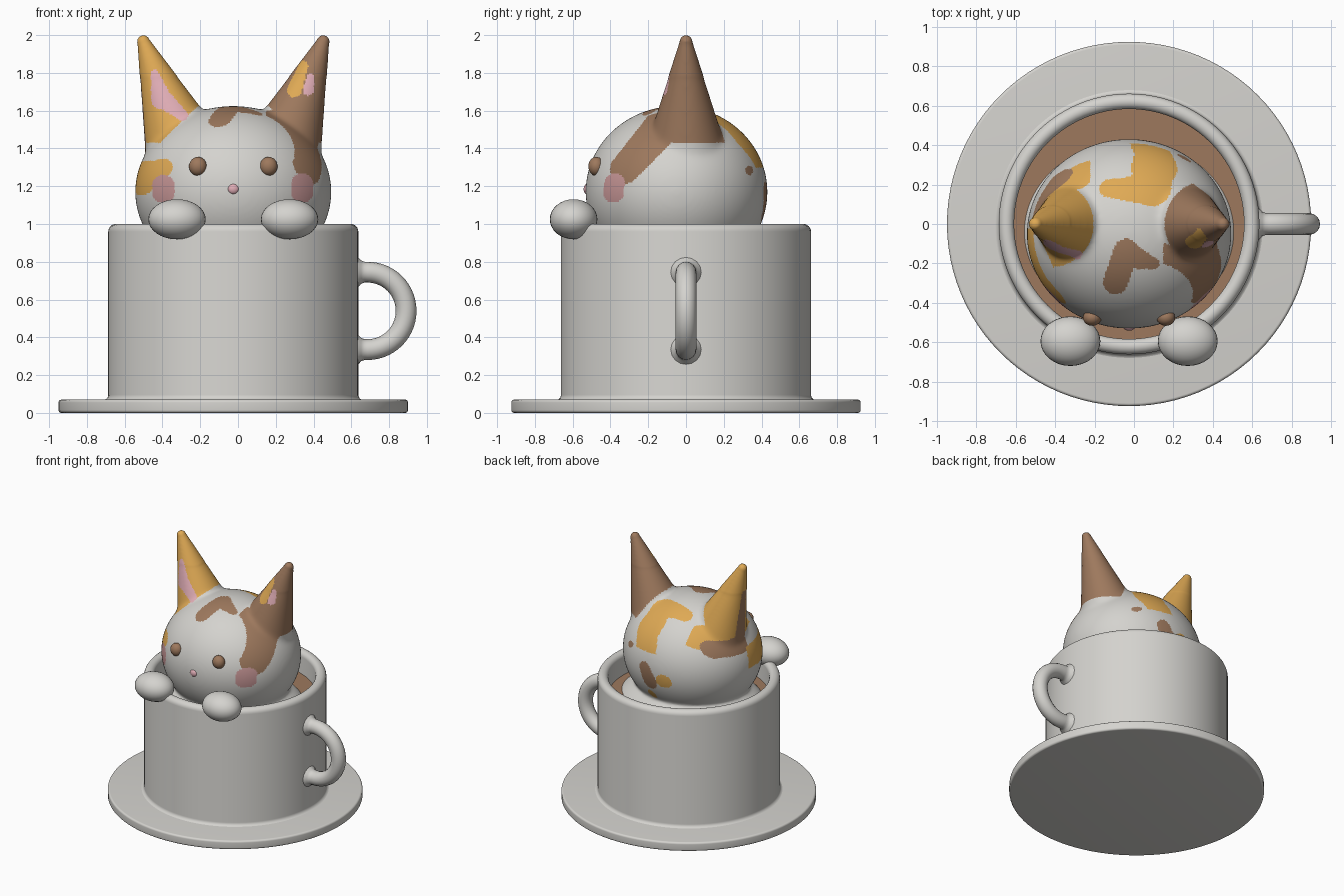
import bpy, bmesh, math
from mathutils import Matrix, Vector

if "Cube" in bpy.data.objects:
    bpy.data.objects.remove(bpy.data.objects["Cube"])

CX = -0.025  # shared vertical axis of cup, saucer and cat


def material(name, rgb):
    m = bpy.data.materials.new(name)
    m.diffuse_color = (*rgb, 1)
    m.use_nodes = True
    m.node_tree.nodes["Principled BSDF"].inputs["Base Color"].default_value = m.diffuse_color
    return m


WHITE = material("white", (0.66, 0.65, 0.62))
BROWN = material("brown", (0.34, 0.19, 0.11))
ORANGE = material("orange", (0.74, 0.40, 0.09))
PINK = material("ear pink", (0.75, 0.42, 0.47))
BLUSH = material("blush", (0.58, 0.31, 0.31))
W, B, O, P, R = range(5)


def add(name, bm, mats, angle=35):
    me = bpy.data.meshes.new(name)
    bm.to_mesh(me)
    bm.free()
    ob = bpy.data.objects.new(name, me)
    bpy.context.collection.objects.link(ob)
    for m in mats:
        me.materials.append(m)
    bpy.ops.object.select_all(action='DESELECT')
    ob.select_set(True)
    bpy.context.view_layer.objects.active = ob
    if angle:
        bpy.ops.object.shade_smooth_by_angle(angle=math.radians(angle))
    return ob


def arc(r, z, rad, start, end, n=6):
    """Rounded corner of a profile, angles in degrees."""
    angles = [math.radians(start + (end - start) * i / n) for i in range(n + 1)]
    return [(r + rad * math.cos(a), z + rad * math.sin(a)) for a in angles]


def lathe(name, profile, mat):
    bm = bmesh.new()
    vs = [bm.verts.new((CX + r, 0, z)) for r, z in profile]
    es = [bm.edges.new(p) for p in zip(vs, vs[1:])]
    bmesh.ops.spin(bm, geom=vs + es, cent=(CX, 0, 0), axis=(0, 0, 1),
                   angle=math.tau, steps=96, use_merge=True)
    bmesh.ops.remove_doubles(bm, verts=bm.verts, dist=1e-5)
    bmesh.ops.recalc_face_normals(bm, faces=bm.faces)
    return add(name, bm, [mat])


def ball(bm, loc, size, seg=32):
    bmesh.ops.create_uvsphere(bm, u_segments=seg, v_segments=seg // 2, radius=1,
                              matrix=Matrix.Translation(loc) @ Matrix.Diagonal((*size, 1)))


def ellipsoid(name, loc, size, mat):
    bm = bmesh.new()
    ball(bm, loc, size)
    return add(name, bm, [mat], 60)


# Saucer, cup and drink
lathe("saucer", [(0, 0)] + arc(.91, .015, .015, -90, 0) + arc(.91, .055, .015, 0, 90)
      + [(0, .07)], WHITE)
lathe("cup", [(0, .068)] + arc(.69, .096, .028, 270, 180) + arc(.622, .96, .04, 0, 90)
      + arc(.622, .962, .038, 90, 180) + [(.584, .15), (0, .15)], WHITE)
lathe("drink", [(0, .80), (.588, .80), (.588, .825), (0, .825)], BROWN)

# Handle: swept tube flaring where it meets the cup
path = [(.61, .745, 1.7), (.637, .745, 1.42), (.652, .745, 1.12), (.67, .745, 1)]
path += [(.685 + .205 * math.sin(t), .54 + .205 * math.cos(t), 1)
         for t in [math.pi * i / 28 for i in range(29)]]
path += [(x, 1.08 - z, r) for x, z, r in path[3::-1]]
cu = bpy.data.curves.new("handle", 'CURVE')
cu.dimensions = '3D'
cu.bevel_depth = .055
cu.bevel_resolution = 6
cu.use_fill_caps = True
sp = cu.splines.new('POLY')
sp.points.add(len(path) - 1)
for p, (x, z, r) in zip(sp.points, path):
    p.co = (x, 0, z, 1)
    p.radius = r
sp.use_smooth = True
cu.materials.append(WHITE)
bpy.context.collection.objects.link(bpy.data.objects.new("handle", cu))

# Cat body: head, torso and ears fused into one skin
bm = bmesh.new()
ball(bm, (CX, -.05, 1.17), (.52, .482, .455), 96)
ball(bm, (CX, -.04, .72), (.58, .5, .27), 64)
for s in (-1, 1):
    tip, base = Vector((CX + s * .476, 0, 1.966)), Vector((CX + s * .24, 0, 1.34))
    axis = tip - base
    m = Matrix.Translation((tip + base) / 2) @ axis.to_track_quat('Z', 'Y').to_matrix().to_4x4()
    bmesh.ops.create_cone(bm, cap_ends=True, segments=48, radius1=.232, radius2=.034,
                          depth=axis.length, matrix=m)
    ball(bm, tip, (.035, .035, .035), 24)
cat = add("cat_body", bm, [WHITE, BROWN, ORANGE, PINK, BLUSH], 0)
rm = cat.modifiers.new("fuse", 'REMESH')
rm.mode = 'VOXEL'
rm.voxel_size = .0095
bpy.context.view_layer.update()
fused = cat.evaluated_get(bpy.context.evaluated_depsgraph_get())
bm = bmesh.new()
bm.from_mesh(fused.to_mesh())
cat.modifiers.clear()
for i in range(28):  # soften the joins, keep the ear tips
    vs = [v for v in bm.verts if v.co.z < 1.78 or i < 3]
    bmesh.ops.smooth_vert(bm, verts=vs, factor=.5,
                          use_axis_x=True, use_axis_y=True, use_axis_z=True)

# Fur patches are tapered strokes: colour, zone, start, end, start and end width
XY, XZ, YZ = (0, 1), (0, 2), (1, 2)
ZONES = {"left": (YZ, lambda c: c.x < -.22), "left_edge": (YZ, lambda c: c.x < -.38),
         "right": (YZ, lambda c: c.x > .15), "front": (XZ, lambda c: c.y < -.02),
         "back": (XZ, lambda c: c.y > .1), "crown": (XY, lambda c: c.z > 1.3)}
STROKES = [
    (O, "left", (.08, 1.46), (.27, 1.43), .08, .06),       # behind left ear
    (B, "left", (.01, 1.36), (.22, 1.365), .065, .06),
    (B, "left_edge", (.01, 1.42), (.0, 1.77), .06, .025),
    (P, "front", (-.44, 1.795), (-.405, 1.66), .022, .055),  # inner ears
    (P, "front", (-.38, 1.65), (-.295, 1.575), .045, .03),
    (O, "front", (-.51, 1.245), (-.39, 1.3), .09, .045),   # left temple
    (B, "right", (-.13, 1.51), (-.325, 1.29), .095, .077),  # right ear to cheek
    (O, "front", (.347, 1.84), (.3, 1.71), .024, .04),
    (P, "front", (.385, 1.775), (.372, 1.71), .02, .03),
    (B, "crown", (-.04, -.14), (-.095, -.295), .065, .062),
    (B, "crown", (-.03, -.16), (.1, -.2), .07, .03),
    (O, "crown", (.06, .42), (.14, .28), .08, .08),
    (O, "crown", (.09, .19), (.09, .3), .1, .1),
    (O, "crown", (-.13, .18), (.08, .175), .045, .08),
    (B, "back", (.07, 1.17), (.03, 1.08), .055, .065),     # nape
    (O, "back", (-.08, 1.11), (-.11, 1.11), .05, .05),
    (O, "back", (.05, .96), (.03, .95), .03, .03),
    (B, "right", (.335, 1.28), (.335, 1.29), .02, .02),
    (R, "front", (-.395, 1.17), (-.395, 1.2), .06, .06),   # cheeks
    (R, "front", (.34, 1.17), (.34, 1.21), .058, .058),
]


def in_stroke(c, zone, a, b, ra, rb):
    (i, j), test = ZONES[zone]
    if not test(c):
        return False
    du, dv, pu, pv = b[0] - a[0], b[1] - a[1], c[i] - a[0], c[j] - a[1]
    t = max(0, min(1, (pu * du + pv * dv) / (du * du + dv * dv)))
    return math.hypot(pu - t * du, pv - t * dv) < ra + t * (rb - ra)


def fur(c):
    col = W
    # whole ears: left orange, right brown
    if c.z > 1.43 and math.hypot(abs(c.x - CX) - .4, c.y) < .22:
        col = O if c.x < CX else B
    for stroke in STROKES:
        if in_stroke(c, *stroke[1:]):
            col = stroke[0]
    return col


for f in bm.faces:
    f.smooth = True
    f.material_index = fur(f.calc_center_median())
bm.to_mesh(cat.data)
bm.free()

# Face and paws
for side, s in (("left", -1), ("right", 1)):
    ellipsoid(side + "_eye", (CX + s * .187, -.475, 1.305), (.047, .042, .05), BROWN)
    ellipsoid(side + "_paw", (CX + s * .298, -.595, 1.025), (.152, .126, .106), WHITE)
ellipsoid("nose", (CX, -.522, 1.185), (.03, .02, .028), PINK)
